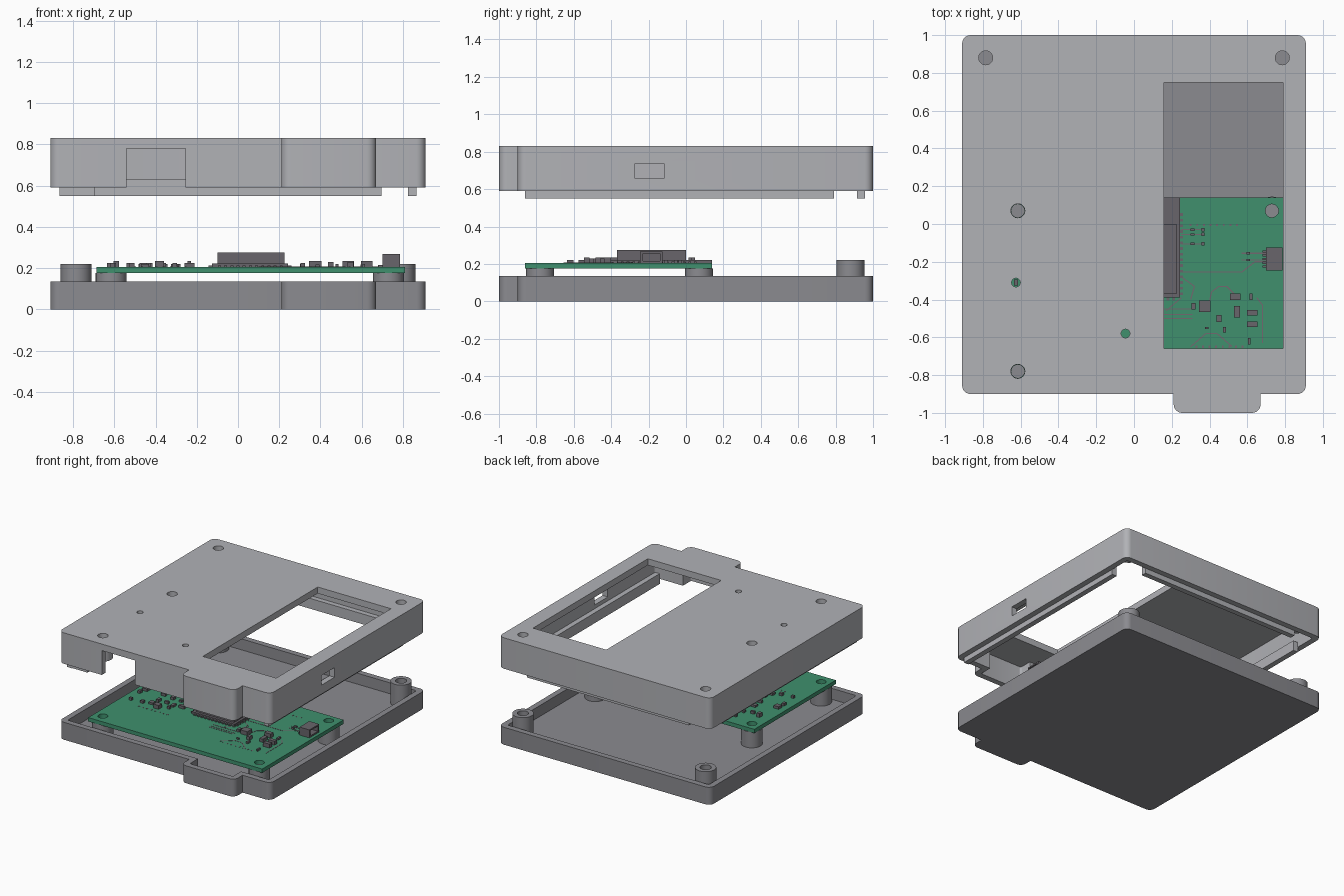
import bpy, bmesh, math, random
from mathutils import Vector

cube = bpy.data.objects.get("Cube")
if cube:
    bpy.data.objects.remove(cube, do_unlink=True)
random.seed(4)


def material(name, rgb):
    m = bpy.data.materials.new(name)
    m.use_nodes = True
    m.diffuse_color = (*rgb, 1)
    m.node_tree.nodes["Principled BSDF"].inputs["Base Color"].default_value = (*rgb, 1)
    return m


LID = material("light grey plastic", (0.44, 0.445, 0.47))
BASE = material("mid grey plastic", (0.26, 0.26, 0.28))
GREEN = material("board green", (0.05, 0.28, 0.155))
CHIP = material("component grey", (0.14, 0.13, 0.145))
TRACE = material("trace grey", (0.17, 0.14, 0.16))


def add_prism(bm, points, z0, z1):
    """Extrude a closed outline from z0 to z1."""
    low = [bm.verts.new((p[0], p[1], z0)) for p in points]
    high = [bm.verts.new((p[0], p[1], z1)) for p in points]
    bm.faces.new(low[::-1])
    bm.faces.new(high)
    n = len(low)
    for i in range(n):
        j = (i + 1) % n
        bm.faces.new((low[i], low[j], high[j], high[i]))


def rect(x0, x1, y0, y1):
    return [(x0, y0), (x1, y0), (x1, y1), (x0, y1)]


def circle(x, y, r, n=32):
    return [(x + r * math.cos(math.tau * i / n), y + r * math.sin(math.tau * i / n)) for i in range(n)]


def make(name, mat, parts):
    """One object from a list of (outline, z0, z1) prisms."""
    bm = bmesh.new()
    for part in parts:
        add_prism(bm, *part)
    bmesh.ops.recalc_face_normals(bm, faces=bm.faces)
    mesh = bpy.data.meshes.new(name)
    bm.to_mesh(mesh)
    bm.free()
    if mat:
        mesh.materials.append(mat)
    ob = bpy.data.objects.new(name, mesh)
    bpy.context.collection.objects.link(ob)
    return ob


def cut(ob, parts):
    """Subtract the prisms from an object and bake the result."""
    cutter = make("cutter", None, parts)
    cutter.hide_render = True
    mod = ob.modifiers.new("cut", 'BOOLEAN')
    mod.operation, mod.solver, mod.object = 'DIFFERENCE', 'EXACT', cutter
    dg = bpy.context.evaluated_depsgraph_get()
    baked = bpy.data.meshes.new_from_object(ob.evaluated_get(dg))
    ob.modifiers.clear()
    ob.data = baked
    bpy.data.objects.remove(cutter, do_unlink=True)


def smooth(ob):
    ob.data.shade_smooth()
    ob.data.set_sharp_from_angle(angle=math.radians(30))


def case_outline(t, r):
    """Case plan with its front tab, moved inward by t, convex corners rounded."""
    X, F, B = 0.91 - t, -0.9 + t, 1 - t
    L, R, T = 0.21 + t, 0.67 - t, -1 + t
    corners = [(-X, F, r), (L, F, 0), (L, T, r), (R, T, r), (R, F, 0), (X, F, r), (X, B, r), (-X, B, r)]
    out = []
    for i, (x, y, rad) in enumerate(corners):
        p = Vector((x, y))
        if not rad:
            out.append(p)
            continue
        a = (Vector(corners[i - 1][:2]) - p).normalized() * rad
        b = (Vector(corners[(i + 1) % len(corners)][:2]) - p).normalized() * rad
        for k in range(7):
            s = k / 6 * math.pi / 2
            out.append(p + a * (1 - math.sin(s)) + b * (1 - math.cos(s)))
    return out


WALL = 0.045
outer, inner = case_outline(0, 0.045), case_outline(WALL, 0.015)
back_posts = [(-0.785, 0.88), (0.785, 0.88)]
board_holes = [(x, y) for x in (-0.615, 0.73) for y in (0.07, -0.78)]


def tube(name, mat, x, y, r, hole, z0, z1):
    ob = make(name, mat, [(circle(x, y, r), z0, z1)])
    cut(ob, [(circle(x, y, hole), z0 - 0.01, z1 + 0.01)])
    smooth(ob)


# Base tray with its posts
tray = make("base_tray", BASE, [(outer, 0, 0.135)])
cut(tray, [(inner, 0.05, 0.2)])
smooth(tray)
for x, y in back_posts:
    tube("base_post", BASE, x, y, 0.075, 0.04, 0.049, 0.22)
for x, y in board_holes:
    tube("board_standoff", BASE, x, y, 0.075, 0.035, 0.049, 0.175)

# Lid shell: cavity, display window, cable notch, port slot, screw and light holes
lid = make("lid", LID, [(outer, 0.59, 0.83)])
cut(lid, [(inner, 0.5, 0.78)])
cut(lid, [(rect(0.16, 0.79, -0.66, 0.75), 0.7, 0.9)])
cut(lid, [(rect(-0.54, -0.255, -0.95, -0.84), 0.5, 0.779)])
cut(lid, [(rect(0.8, 0.95, -0.275, -0.115), 0.66, 0.735)])
lid_holes = [(x, y, 0.037) for x, y in back_posts + board_holes[:2]]
lid_holes += [(-0.625, -0.31, 0.023), (-0.045, -0.58, 0.023)]
cut(lid, [(circle(x, y, r), 0.7, 0.9) for x, y, r in lid_holes])
smooth(lid)
for x, y in back_posts:
    tube("lid_corner_boss", LID, x, y, 0.07, 0.037, 0.675, 0.781)
for x, y in board_holes[:2]:
    tube("lid_board_boss", LID, x, y, 0.07, 0.037, 0.66, 0.781)

# Locating rails inside the lid walls
rails = [rect(-0.866, -0.825, -0.86, 0.79), rect(0.825, 0.866, -0.86, 0.79),
         rect(-0.695, 0.695, 0.915, 0.956), rect(-0.825, -0.695, -0.856, -0.815)]
make("lid_rails", LID, [(r, 0.55, 0.63) for r in rails])

# Circuit board
TOP = 0.205
board = make("circuit_board", GREEN, [(rect(-0.685, 0.81, -0.86, 0.14), 0.175, TOP)])
cut(board, [(circle(x, y, 0.035), 0.1, 0.3) for x, y in board_holes])
smooth(board)

# Radio module: carrier, shield and edge pins
make("module_carrier", CHIP, [(rect(-0.125, 0.243, -0.39, 0.14), TOP, 0.222)])
make("module_shield", CHIP, [(rect(-0.1, 0.225, -0.37, 0), 0.222, 0.275)])
pins = []
for i in range(15):
    y = -0.37 + i * 0.03
    for x in (-0.133, 0.251):
        pins.append((rect(x - 0.009, x + 0.009, y - 0.007, y + 0.007), TOP, 0.212))
for i in range(11):
    x = -0.09 + i * 0.03
    pins.append((rect(x - 0.007, x + 0.007, -0.405, -0.388), TOP, 0.212))
make("module_pins", CHIP, pins)

# Side port connector
port = make("port_connector", CHIP, [(rect(0.7, 0.785, -0.245, -0.125), TOP, 0.267)])
cut(port, [(rect(0.72, 0.8, -0.23, -0.14), 0.217, 0.256)])
make("port_pins", CHIP, [(rect(0.68, 0.7, y - 0.006, y + 0.006), TOP, 0.215)
                         for y in (-0.225, -0.205, -0.185, -0.165, -0.145)])

# Chips on the right of the board: x, y, width, depth, height
chips = [(0.375, -0.435, 0.06, 0.06, 0.03), (0.545, -0.465, 0.03, 0.06, 0.025),
         (0.535, -0.385, 0.055, 0.035, 0.03), (0.625, -0.47, 0.055, 0.03, 0.03),
         (0.625, -0.53, 0.055, 0.03, 0.03), (0.45, -0.5, 0.025, 0.035, 0.025),
         (0.315, -0.435, 0.022, 0.035, 0.02), (0.62, -0.385, 0.015, 0.035, 0.015),
         (0.48, -0.56, 0.015, 0.03, 0.015), (0.61, -0.62, 0.012, 0.035, 0.015),
         (0.385, -0.55, 0.02, 0.01, 0.012), (-0.625, -0.31, 0.02, 0.03, 0.02)]
for y in (-0.03, -0.055, -0.105):
    chips += [(0.31, y, 0.02, 0.012, 0.015), (0.365, y, 0.015, 0.018, 0.015)]
for y in (-0.155, -0.19):
    chips.append((0.605, y, 0.02, 0.012, 0.012))

# Chips on the left of the board, on a loosely jittered grid
for i in range(6):
    for j in range(6):
        x = -0.6 + i * 0.075 + random.uniform(-0.015, 0.015)
        y = -0.43 + j * 0.09 + random.uniform(-0.02, 0.02)
        if random.random() < 0.75 and math.hypot(x + 0.615, y - 0.07) > 0.1:
            chips.append((x, y, random.uniform(0.015, 0.05), random.uniform(0.015, 0.045),
                          random.choice((0.015, 0.02, 0.03))))
make("chips", CHIP, [(rect(x - w / 2, x + w / 2, y - d / 2, y + d / 2), TOP, TOP + h)
                     for x, y, w, d, h in chips])

# Copper traces and pads
traces = []


def trace(*points, w=0.003):
    for a, b in zip(points, points[1:]):
        a, b = Vector(a), Vector(b)
        side = (b - a).orthogonal().normalized() * w
        traces.append(([a + side, a - side, b - side, b + side], TOP - 0.002, TOP + 0.0015))


trace((0.25, -0.255), (0.57, -0.255), (0.64, -0.2), (0.7, -0.2))
trace((0.4, -0.41), (0.41, -0.36), (0.45, -0.33), (0.49, -0.33), (0.53, -0.37))
trace((0.65, -0.39), (0.68, -0.43), (0.68, -0.63))
trace((0.3, -0.65), (0.38, -0.58), (0.44, -0.58), (0.52, -0.65))
trace((0.25, -0.39), (0.17, -0.46))
trace((0.3, -0.4), (0.32, -0.33), (0.25, -0.28))
for y in (-0.45, -0.48, -0.5):
    trace((0.1, y), (0.31, y))
for y in (-0.03, -0.055, -0.105):
    trace((0.25, y), (0.31, y), (0.37, y))
for y in (-0.155, -0.19):
    trace((0.57, y), (0.7, y))
for i in range(8):
    for x, y in ((0.3 + i * 0.035, -0.005), (0.33 + i * 0.035, -0.65), (-0.5 + i * 0.035, -0.5)):
        trace((x, y - 0.006), (x, y + 0.006), w=0.005)
make("traces", TRACE, traces)
